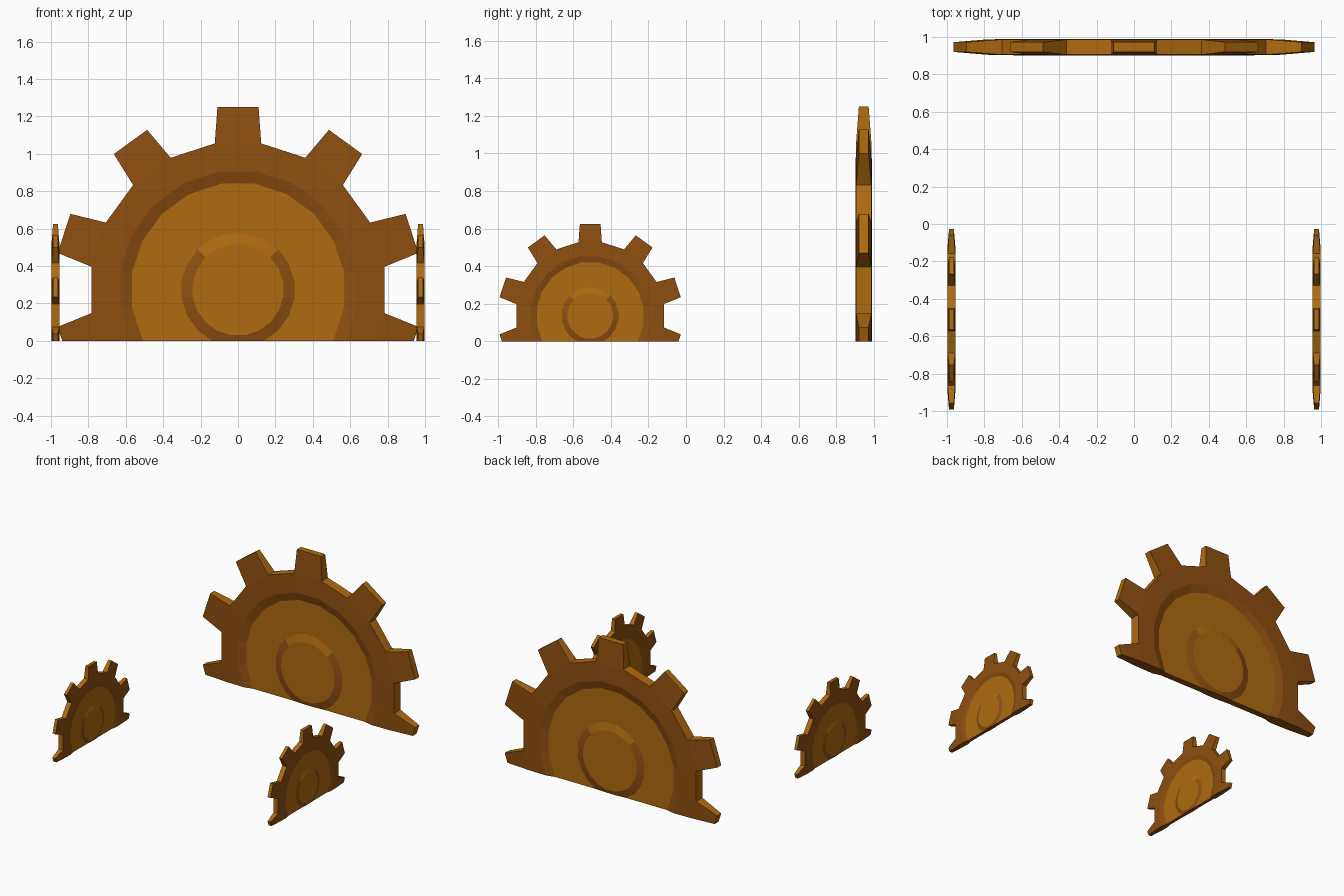
import bpy, bmesh, math
from mathutils import Matrix, Vector

if "Cube" in bpy.data.objects:
    bpy.data.objects.remove(bpy.data.objects["Cube"])


def material(name, rgb):
    m = bpy.data.materials.new(name)
    m.diffuse_color = (*rgb, 1)
    m.use_nodes = True
    m.node_tree.nodes["Principled BSDF"].inputs["Base Color"].default_value = m.diffuse_color
    return m


BROWN = material("dark_bronze", (0.27, 0.078, 0.005))
TAN = material("light_bronze", (0.43, 0.145, 0.005))
N = 20                      # sides of the gear body, every second one has a tooth
CZ = 0.272                  # height of the gear centre
# radius and half thickness, from the rim to the hub
RINGS = [(0.793, 0.041), (0.64, 0.044), (0.575, 0.026), (0.305, 0.026), (0.245, 0.040)]
TIP_R, TIP_HALF, TIP_T = 0.978, 0.11, 0.026


def half_gear(name, matrix):
    bm = bmesh.new()

    def face(verts, mat):
        bm.faces.new(verts).material_index = mat

    sides = []
    for s in (-1, 1):
        rings = []
        for r, t in RINGS:
            rings.append([bm.verts.new((r * math.sin(math.radians(18 * i - 9)), s * t,
                                        r * math.cos(math.radians(18 * i - 9)) + CZ))
                          for i in range(N)])
        # rim, recessed disc and raised hub
        for k in range(len(rings) - 1):
            for i in range(N):
                j = (i + 1) % N
                mat = 1 if k == 2 else 0
                if k == 3 and min(i, N - i) * 18 < 50:
                    mat = 1
                face((rings[k][i], rings[k][j], rings[k + 1][j], rings[k + 1][i]), mat)
        face(rings[-1], 1)
        sides.append(rings[0])

    # teeth on alternate sides, plain edge on the others
    for i in range(N):
        j = (i + 1) % N
        a, b = sides[0][i], sides[0][j]
        c, d = sides[1][j], sides[1][i]
        if i % 2:
            face((a, b, c, d), 1)
            continue
        ang = math.radians(18 * i)
        out = Vector((math.sin(ang), 0, math.cos(ang)))
        along = Vector((math.cos(ang), 0, -math.sin(ang)))
        tip = [bm.verts.new(out * TIP_R + along * u * TIP_HALF + Vector((0, v * TIP_T, CZ)))
               for u, v in ((-1, -1), (1, -1), (1, 1), (-1, 1))]
        base = (a, b, c, d)
        for k in range(4):
            n = (k + 1) % 4
            face((base[k], base[n], tip[n], tip[k]), 0 if k in (0, 2) else 1)
        face(tip, 1)

    # cut flat at the ground and close the cut
    bmesh.ops.bisect_plane(bm, geom=bm.verts[:] + bm.edges[:] + bm.faces[:], dist=1e-5,
                           plane_co=(0, 0, 0), plane_no=(0, 0, -1), clear_outer=True)
    border = [e for e in bm.edges if e.is_boundary]
    for f in bmesh.ops.holes_fill(bm, edges=border, sides=0)["faces"]:
        f.material_index = 0
    bmesh.ops.recalc_face_normals(bm, faces=bm.faces[:])
    me = bpy.data.meshes.new(name)
    bm.to_mesh(me)
    bm.free()
    me.materials.append(BROWN)
    me.materials.append(TAN)
    ob = bpy.data.objects.new(name, me)
    me.transform(matrix)
    bpy.context.collection.objects.link(ob)


# large gear at the back, two half-size gears at the sides
half_gear("back_gear", Matrix.Translation((0, 0.946, 0)))
for side, x in (("left", -0.976), ("right", 0.976)):
    half_gear(side + "_gear", Matrix.Translation((x, -0.51, 0))
              @ Matrix.Rotation(math.pi / 2, 4, 'Z') @ Matrix.Scale(0.5, 4))
